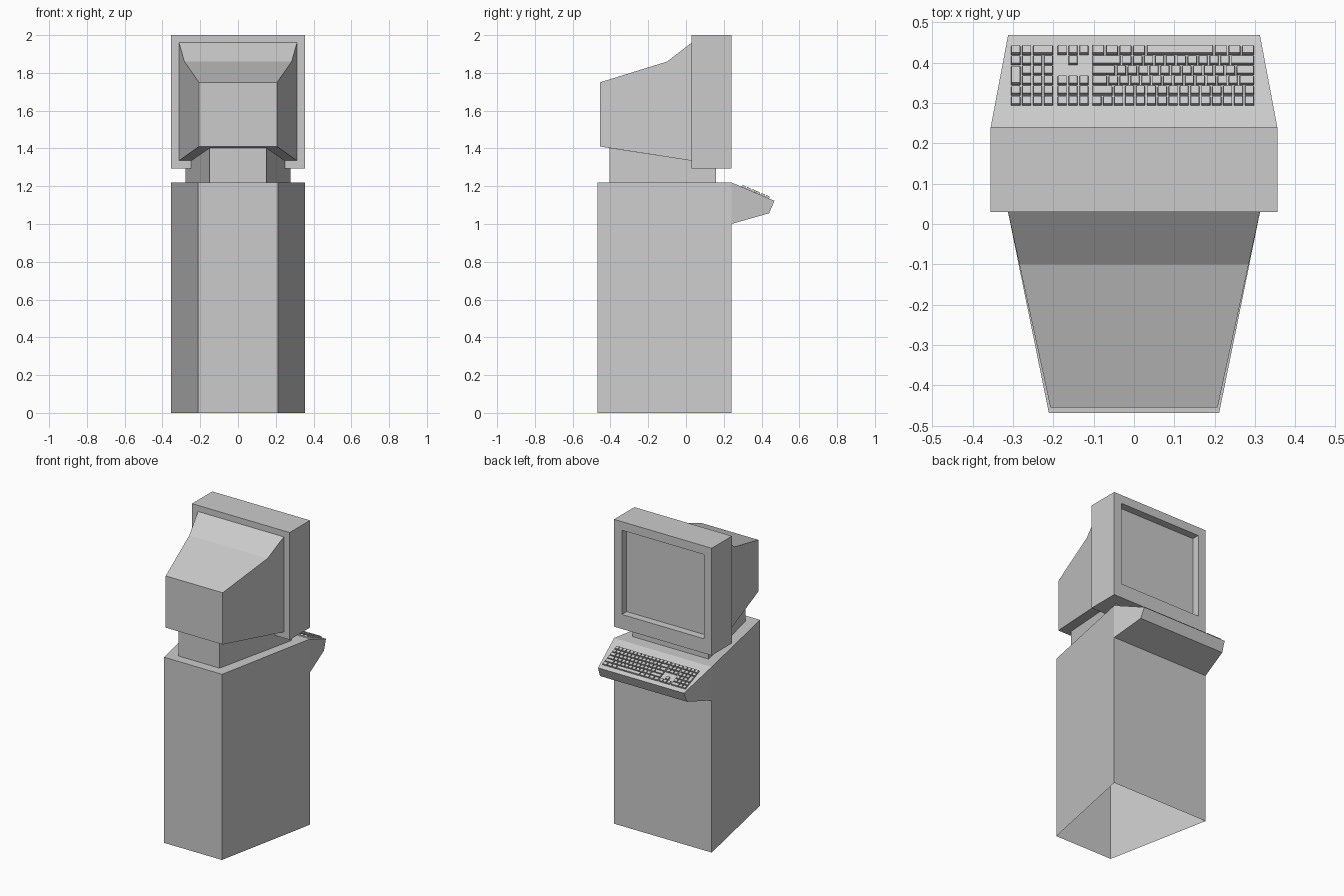
import bpy, bmesh
from mathutils import Matrix, Vector
from math import atan2

if "Cube" in bpy.data.objects:
    bpy.data.objects.remove(bpy.data.objects["Cube"])


def make(name, bm):
    bmesh.ops.recalc_face_normals(bm, faces=bm.faces)
    me = bpy.data.meshes.new(name)
    bm.to_mesh(me)
    bm.free()
    ob = bpy.data.objects.new(name, me)
    bpy.context.collection.objects.link(ob)
    return ob


def mirrored_profile(name, profile, open_edges=()):
    """Span a closed (half_width, y, z) side profile from -x to +x."""
    bm = bmesh.new()
    right = [bm.verts.new(p) for p in profile]
    left = [bm.verts.new((-x, y, z)) for x, y, z in profile]
    bm.faces.new(right)
    bm.faces.new(left[::-1])
    n = len(profile)
    for i in range(n):
        if i not in open_edges:
            j = (i + 1) % n
            bm.faces.new((right[i], left[i], left[j], right[j]))
    return make(name, bm)


# Cabinet: wedge-shaped column, open underneath
mirrored_profile("cabinet", [
    (0.211, -0.468, 0), (0.355, 0.24, 0),
    (0.355, 0.24, 1.22), (0.211, -0.468, 1.22)], open_edges=(0,))

# Keyboard shelf tapering away from the cabinet
SHELF_TOP, SHELF_LIP = Vector((0, 0.24, 1.22)), Vector((0, 0.468, 1.123))
mirrored_profile("keyboard_shelf", [
    (0.355, 0.24, 1.0), (0.317, 0.44, 1.057),
    (0.312, *SHELF_LIP.yz), (0.355, *SHELF_TOP.yz)], open_edges=(3,))

# Neck under the monitor
mirrored_profile("monitor_neck", [
    (0.15, -0.405, 1.22), (0.277, 0.16, 1.22), (0.277, 0.16, 1.295),
    (0.248, 0.03, 1.295), (0.248, 0.03, 1.335), (0.15, -0.405, 1.402)],
    open_edges=(0, 2, 3, 4))

# Monitor hood with a two-slope top
mirrored_profile("monitor_hood", [
    (0.207, -0.455, 1.41), (0.312, 0.03, 1.335), (0.312, 0.03, 1.96),
    (0.284, -0.10, 1.86), (0.207, -0.455, 1.75)], open_edges=(1,))

# Monitor bezel: box whose rear face is inset and pushed in for the screen
bm = bmesh.new()
bmesh.ops.create_cube(bm, size=1, matrix=Matrix.Translation((0, 0.135, 1.6475))
                      @ Matrix.Diagonal((0.71, 0.21, 0.705, 1)))
screen = max(bm.faces, key=lambda f: f.calc_center_median().y)
bmesh.ops.inset_individual(bm, faces=[screen], thickness=0.08)
for v in screen.verts:
    if v.co.z < 1.6:
        v.co.z = 1.39
inner = bmesh.ops.extrude_discrete_faces(bm, faces=[screen])["faces"][0]
bmesh.ops.translate(bm, verts=inner.verts, vec=(0, -0.05, 0))
make("monitor_bezel", bm)

# Keyboard: tapered key caps laid out on the shelf slope
PITCH, ROW = 0.027, 0.0251
GAP, HEIGHT = 0.0045, 0.011
slope = SHELF_LIP - SHELF_TOP
tilt = atan2(slope.z, slope.y)
keys = bmesh.new()


def key(x, row, w=1, rows=1):
    """Key whose corner is at x; row 0 is nearest the monitor."""
    y = 0.304 + (row + (rows - 1) / 2) * ROW
    z = SHELF_TOP.z + (y - SHELF_TOP.y) * slope.z / slope.y
    m = (Matrix.Translation((x + w * PITCH / 2, y, z))
         @ Matrix.Rotation(tilt, 4, 'X')
         @ Matrix.Diagonal((w * PITCH - GAP, (rows * ROW - GAP) * 1.08, HEIGHT, 1))
         @ Matrix.Translation((0, 0, 0.5)))
    verts = bmesh.ops.create_cube(keys, size=1)["verts"]
    for v in verts:
        if v.co.z > 0:
            v.co.x *= 1 - 0.0025 / (w * PITCH)
            v.co.y *= 0.9
    bmesh.ops.transform(keys, matrix=m, verts=verts)


def key_row(x, row, widths):
    for w in widths:
        key(x, row, w)
        x += w * PITCH


# main block
MAIN, CURSOR, PAD = -0.1055, -0.1915, -0.3065
for r, widths in enumerate([
        [1] * 15,
        [2] + [1] * 13,
        [1.5] + [1] * 12 + [1.5],
        [2.25] + [1] * 11 + [1.75],
        [2.75] + [1] * 10 + [2.25],
        [1.25] * 4 + [6.25] + [1.25] * 3]):
    key_row(MAIN, r, widths)

# cursor block
for r in (0, 1, 2, 5):
    key_row(CURSOR, r, [1] * 3)
key(CURSOR + PITCH, 4)

# number pad with one tall and one wide key
for r in (0, 1, 4):
    key_row(PAD, r, [1] * 4)
for r in (2, 3):
    key_row(PAD + PITCH, r, [1] * 3)
key(PAD, 2, rows=2)
key_row(PAD, 5, [1, 1, 2])
make("keyboard_keys", keys)
